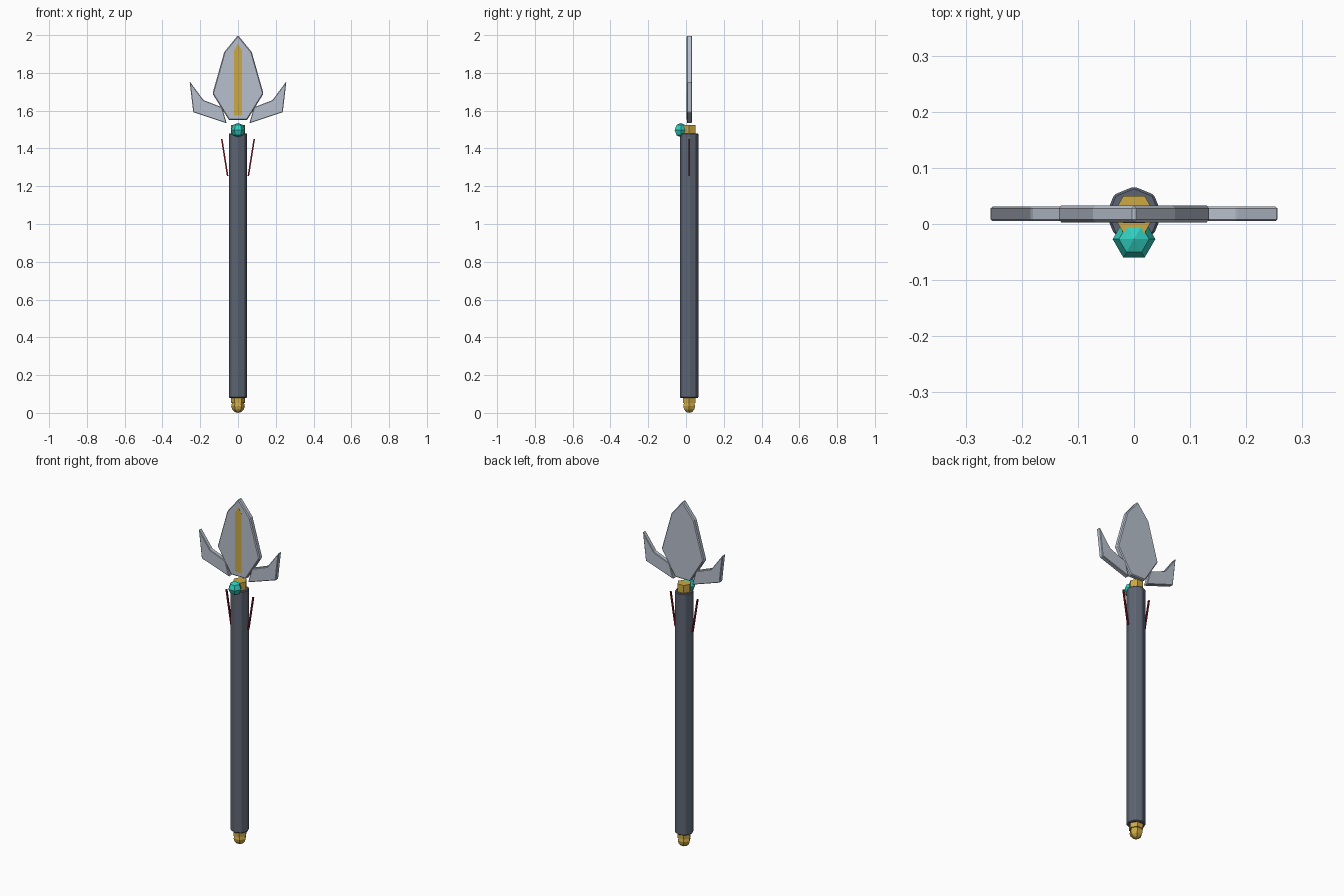
import bpy, bmesh, math
from mathutils import Matrix

if "Cube" in bpy.data.objects:
    bpy.data.objects.remove(bpy.data.objects["Cube"])

AXIS_Y = 0.017  # the shaft axis; the gem stands out in front of it


def material(name, color):
    m = bpy.data.materials.new(name)
    m.use_nodes = True
    m.diffuse_color = (*color, 1)
    m.node_tree.nodes["Principled BSDF"].inputs["Base Color"].default_value = (*color, 1)
    return m


steel = material("pale steel", (0.48, 0.53, 0.61))
iron = material("dark iron", (0.11, 0.13, 0.17))
gold = material("gold", (0.61, 0.40, 0.06))
teal = material("teal gem", (0.03, 0.62, 0.52))
red = material("dark red", (0.25, 0.01, 0.02))


def finish(name, bm, mat, bevel=0):
    bmesh.ops.recalc_face_normals(bm, faces=bm.faces)
    mesh = bpy.data.meshes.new(name)
    bm.to_mesh(mesh)
    bm.free()
    mesh.materials.append(mat)
    obj = bpy.data.objects.new(name, mesh)
    bpy.context.collection.objects.link(obj)
    if bevel:
        mod = obj.modifiers.new("edge bevel", 'BEVEL')
        mod.width = bevel
        mod.segments = 1
    return obj


def prism(name, sides, radius, z0, z1, mat, bevel=0):
    bm = bmesh.new()
    place = Matrix.Translation((0, AXIS_Y, (z0 + z1) / 2)) @ Matrix.Rotation(math.pi / 2, 4, 'Z')
    bmesh.ops.create_cone(bm, cap_ends=True, segments=sides, radius1=radius,
                          radius2=radius, depth=z1 - z0, matrix=place)
    return finish(name, bm, mat, bevel)


def ball(name, sides, rings, radius, y, z, mat):
    bm = bmesh.new()
    place = Matrix.Translation((0, y, z)) @ Matrix.Rotation(math.pi / 2, 4, 'Z')
    bmesh.ops.create_uvsphere(bm, u_segments=sides, v_segments=rings,
                              radius=radius, matrix=place)
    return finish(name, bm, mat)


def plate(name, outline, y0, y1, mat, bevel=0):
    bm = bmesh.new()
    face = bm.faces.new([bm.verts.new((x, y0, z)) for x, z in outline])
    out = bmesh.ops.extrude_face_region(bm, geom=[face])
    for v in out["geom"]:
        if isinstance(v, bmesh.types.BMVert):
            v.co.y = y1
    return finish(name, bm, mat, bevel)


def mirrored(half):
    return half + [(-x, z) for x, z in reversed(half) if x > 0]


# Shaft with its gold fittings
prism("shaft", 8, 0.05, 0.08, 1.48, iron, 0.004)
prism("top_collar", 6, 0.038, 1.47, 1.525, gold)
prism("bottom_collar", 6, 0.038, 0.053, 0.09, gold)
ball("pommel", 6, 6, 0.036, AXIS_Y, 0.036, gold)

# Gem on the front of the collar
ball("gem", 6, 4, 0.038, -0.027, 1.497, teal)

# Leaf-shaped blade and its gold inlay
plate("blade", mirrored([(0, 2), (0.073, 1.91), (0.135, 1.69), (0.048, 1.55)]),
      0.003, 0.033, steel, 0.005)
plate("blade_inlay", mirrored([(0, 1.955), (0.02, 1.92), (0.02, 1.575)]),
      0.002, 0.006, gold)

# Side wings and thin ribbons
wing = [(0.256, 1.755), (0.237, 1.592), (0.06, 1.533), (0.085, 1.618), (0.183, 1.656)]
ribbon = [(0.051, 1.255), (0.059, 1.255), (0.09, 1.45), (0.082, 1.45)]
for side, s in (("left", 1), ("right", -1)):
    plate(side + "_wing", [(s * x, z) for x, z in wing], 0.005, 0.031, steel, 0.003)
    plate(side + "_ribbon", [(s * x, z) for x, z in ribbon],
          AXIS_Y - 0.004, AXIS_Y + 0.004, red)
